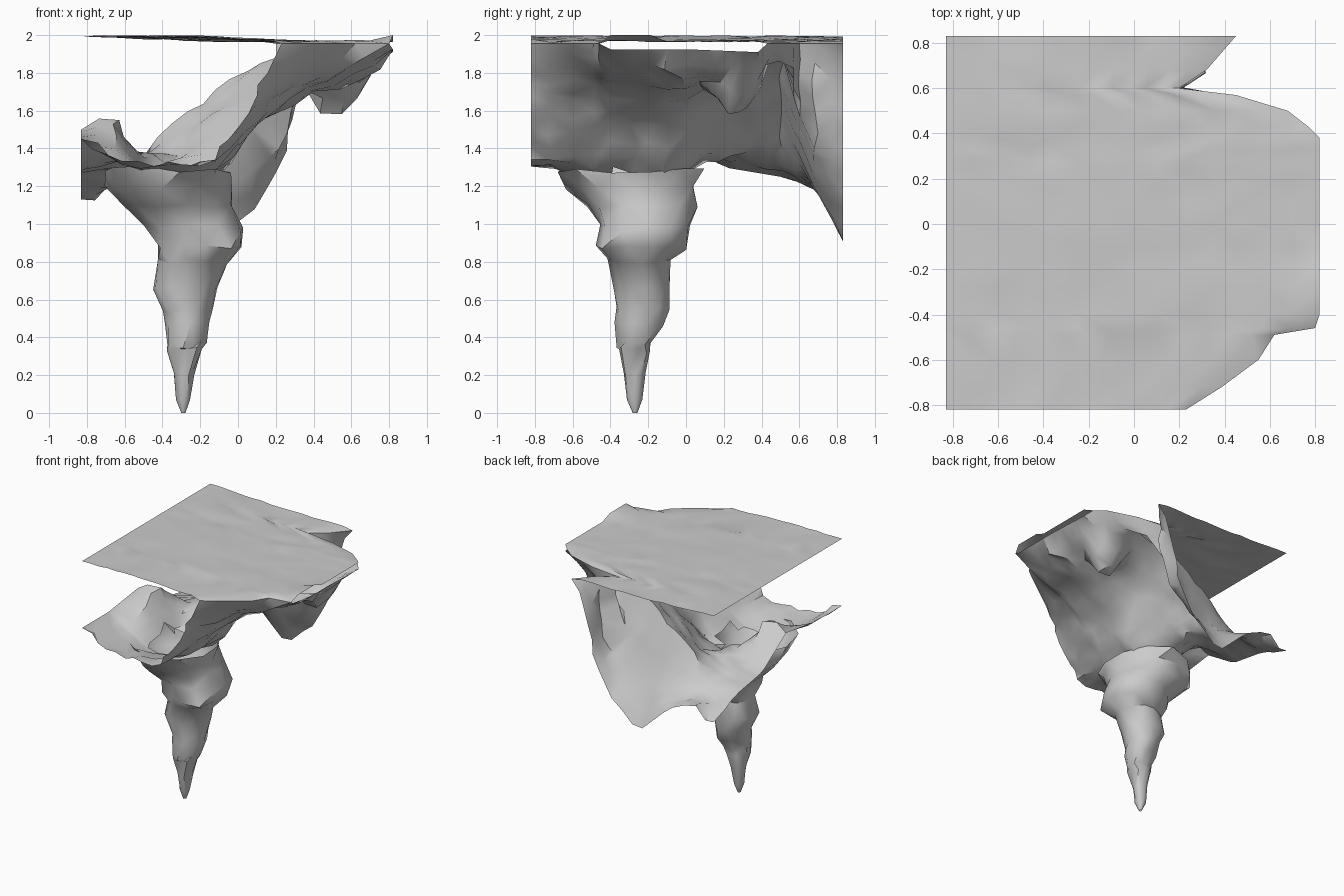
import bpy, bmesh, math, random
from mathutils import Vector

if "Cube" in bpy.data.objects:
    bpy.data.objects.remove(bpy.data.objects["Cube"])

random.seed(4)

# Plan outline of the right-hand rim: (y, x)
RIM = [(-.82, .23), (-.7, .42), (-.6, .55), (-.49, .62), (-.46, .80), (-.4, .82), (.38, .82),
       (.43, .77), (.5, .68), (.57, .45), (.6, .2), (.68, .32), (.83, .45)]

# Underside profiles from rim to left edge: y, [(x, z) ...]
ROWS = [
    (-.82, [(.22, 1.96), (.19, 1.88), (.02, 1.55), (-.13, 1.33), (-.3, 1.31), (-.58, 1.33), (-.83, 1.45)]),
    (-.48, [(.64, 1.95), (.5, 1.83), (.25, 1.7), (0, 1.42), (-.15, 1.26), (-.45, 1.22), (-.65, 1.33), (-.83, 1.45)]),
    (-.1, [(.82, 1.92), (.7, 1.8), (.35, 1.66), (.1, 1.54), (-.05, 1.3), (-.2, 1.19), (-.5, 1.25), (-.65, 1.6), (-.83, 1.5)]),
    (.2, [(.82, 1.9), (.7, 1.78), (.5, 1.74), (.3, 1.76), (.1, 1.7), (-.1, 1.55), (-.3, 1.34), (-.5, 1.38), (-.83, 1.3)]),
    (.5, [(.68, 1.95), (.55, 1.87), (.3, 1.9), (.1, 1.86), (-.1, 1.72), (-.4, 1.48), (-.55, 1.3), (-.83, 1.25)]),
    (.6, [(.2, 1.955), (.21, 1.77), (.12, 1.58), (-.1, 1.43), (-.35, 1.33), (-.6, 1.22), (-.83, 1.22)]),
    (.68, [(.32, 1.96), (.3, 1.7), (.22, 1.4), (.05, 1.24), (-.25, 1.18), (-.6, 1.2), (-.83, 1.18)]),
    (.83, [(.45, 1.97), (.3, 1.7), (.27, 1.45), (.12, 1.12), (-.02, 1), (-.15, .87), (-.4, 1.1), (-.62, 1.25), (-.79, 1.08), (-.83, 1.13)]),
]
YS = [-.82, -.72, -.6, -.49, -.46, -.4, -.28, -.19, -.1, 0, .09, .17, .23, .28, .33, .38, .43, .5, .57, .6, .68, .76, .83]
N = 19


def rim(y):
    for (y0, x0), (y1, x1) in zip(RIM, RIM[1:]):
        if y <= y1:
            return x0 + (x1 - x0) * (y - y0) / (y1 - y0)
    return RIM[-1][1]


def resample(pts, n):
    pts = [Vector(p) for p in pts]
    lens = [(b - a).length for a, b in zip(pts, pts[1:])]
    out = []
    for i in range(n):
        d, k = sum(lens) * i / (n - 1), 0
        while k < len(lens) - 1 and d > lens[k]:
            d -= lens[k]
            k += 1
        out.append(pts[k].lerp(pts[k + 1], min(1, d / lens[k])))
    return out


def make(name, grid, closed=False, hole=None, angle=40):
    bm = bmesh.new()
    vs = [[bm.verts.new(p) for p in row] for row in grid]
    for a, b in zip(vs, vs[1:]):
        n = len(a)
        for i in range(n if closed else n - 1):
            j = (i + 1) % n
            bm.faces.new((a[i], a[j], b[j], b[i]))
    if hole:
        gone = [f for f in bm.faces if hole(f.calc_center_median())]
        bmesh.ops.delete(bm, geom=gone, context='FACES')
    bmesh.ops.triangulate(bm, faces=bm.faces[:])
    bmesh.ops.recalc_face_normals(bm, faces=bm.faces[:])
    me = bpy.data.meshes.new(name)
    bm.to_mesh(me)
    bm.free()
    ob = bpy.data.objects.new(name, me)
    bpy.context.collection.objects.link(ob)
    bpy.context.view_layer.objects.active = ob
    ob.select_set(True)
    bpy.ops.object.shade_smooth_by_angle(angle=math.radians(angle))
    ob.select_set(False)
    return ob


def jit(a):
    return random.uniform(-a, a)


# Rock underside: loft through the profiles with rough relief
loft = [(y, resample(p, N)) for y, p in ROWS]
shell, tops = [], []
for k, y in enumerate(YS):
    for (y0, p0), (y1, p1) in zip(loft, loft[1:]):
        if y <= y1:
            t = (y - y0) / (y1 - y0)
            prof = [a.lerp(b, t) for a, b in zip(p0, p1)]
            break
    r = rim(y)
    shift = r - prof[0].x
    edge_row = y in (YS[0], YS[-1])
    gap = min(abs(y - v) for v in YS if v != y)
    a = min(.02, gap * .25)
    # height of the cut lip on the right-hand side
    rim_z = 1.955 - (.03 + .04 * max(0, y)) * (r > .81)
    row = []
    for i, p in enumerate(prof):
        x = min(.82, p.x + shift * (1 - i / (N - 1)) ** 6)
        # rounded hanging lump
        d = ((x - .51) / .16) ** 2 + ((y - .28) / .12) ** 2
        z = p.y - .2 * math.exp(-d * d)
        if i == 0:
            row.append((r, y, rim_z))
        elif i == N - 1:
            row.append((-.83, y, z))
        else:
            row.append((min(.82, x + jit(a)), y + (0 if edge_row else jit(a)), min(1.94, z + jit(a))))
    shell.append(row)

    # Ground sheet row above, with a shallow sag toward the rim
    top = []
    for i in range(15):
        x = -.83 + (r + .83) * i / 14
        sag = .025 * max(0, min(1, (x + .2 + .6 * max(0, y)) / .5))
        z = 1.993 - sag + (jit(.006) if 0 < i < 14 else 0)
        if i == 14:
            z = 1.965 + .035 * (y < -.1) * (r > .81) if r > .81 else 1.955
        top.append((x, y, z))
    tops.append(top)

make("rock_underside", shell,
     hole=lambda c: ((c.x + .34) / .19) ** 2 + ((c.y + .27) / .2) ** 2 < 1)
make("ground_sheet", tops)

# Hanging rock spike: rings of z, centre x, centre y, radius x, radius y
RINGS = [(0.0, -.29, -.27, .012, .012), (.07, -.29, -.27, .04, .04), (.2, -.285, -.27, .055, .055),
         (.33, -.28, -.275, .09, .085), (.36, -.275, -.27, .1, .09), (.47, -.265, -.245, .12, .13),
         (.55, -.27, -.22, .125, .145), (.66, -.285, -.235, .17, .15), (.8, -.25, -.235, .18, .17),
         (.88, -.2, -.24, .23, .25), (.98, -.22, -.21, .27, .23), (1.1, -.31, -.25, .3, .29),
         (1.2, -.36, -.28, .33, .34), (1.29, -.36, -.29, .33, .36)]
spike = []
for k, (z, cx, cy, rx, ry) in enumerate(RINGS):
    ring = []
    for i in range(11):
        a = math.tau * (i + .5 * (k % 2)) / 11
        s = 1 + jit(.1)
        ring.append((cx + rx * s * math.cos(a), cy + ry * s * math.sin(a),
                     z + (jit(.02) if k > 1 else 0)))
    spike.append(ring)
make("rock_spike", spike, closed=True)
